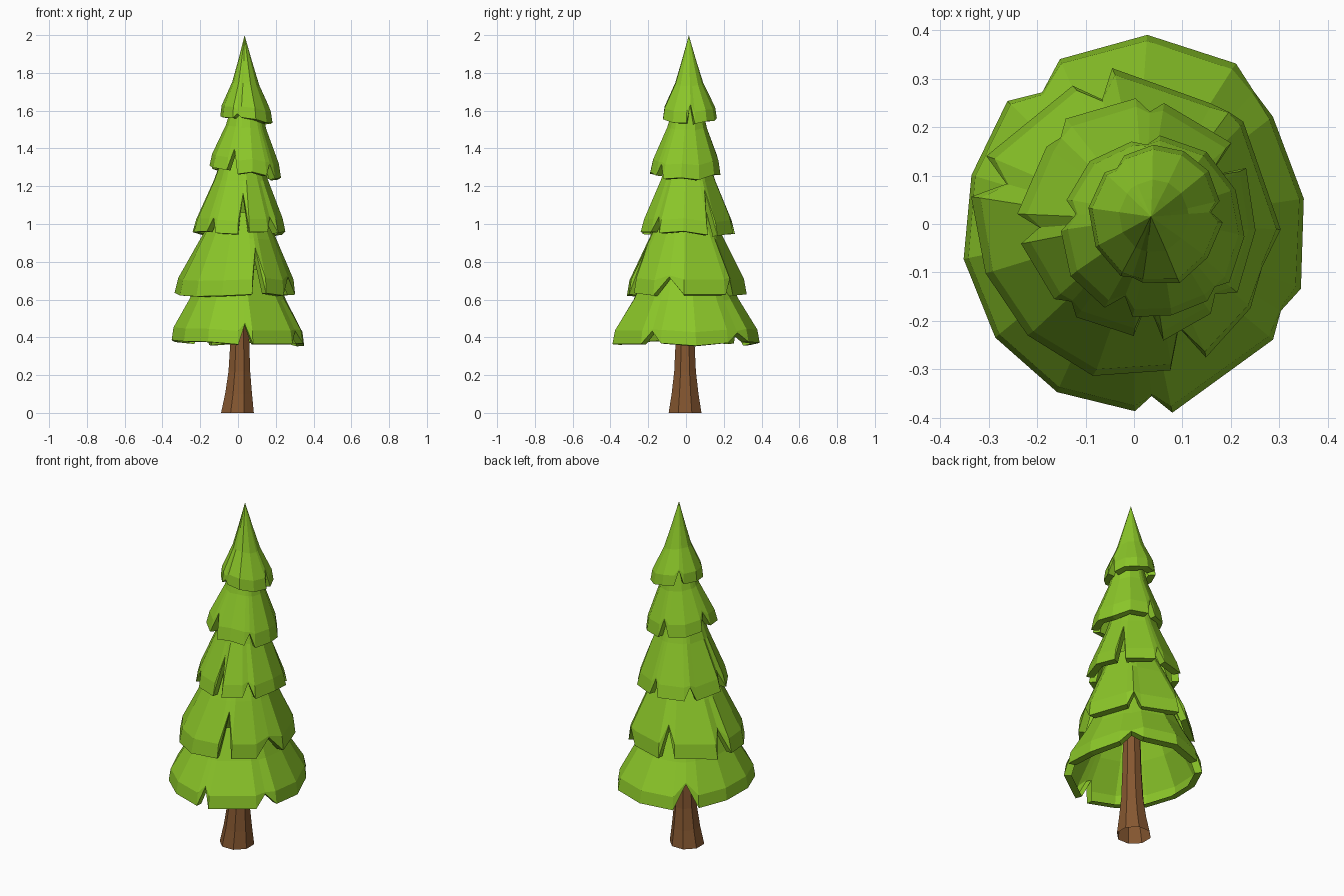
import bpy, bmesh, math, random

if "Cube" in bpy.data.objects:
    bpy.data.objects.remove(bpy.data.objects["Cube"])

random.seed(11)


def material(name, rgb):
    m = bpy.data.materials.new(name)
    m.diffuse_color = (*rgb, 1)
    m.use_nodes = True
    m.node_tree.nodes["Principled BSDF"].inputs["Base Color"].default_value = m.diffuse_color
    return m


GREEN = material("needles", (0.26, 0.57, 0.022))
BROWN = material("bark", (0.235, 0.095, 0.03))


def make_object(name, rings, mat):
    """Loft equal-length vertex rings (listed top to bottom) into an open flat-shaded shell."""
    bm = bmesh.new()
    loops = [[bm.verts.new(p) for p in ring] for ring in rings]
    n = len(loops[0])
    for a, b in zip(loops, loops[1:]):
        for i in range(n):
            j = (i + 1) % n
            bm.faces.new((a[i], b[i], b[j], a[j]))
    bmesh.ops.remove_doubles(bm, verts=bm.verts, dist=0.0005)
    mesh = bpy.data.meshes.new(name)
    bm.to_mesh(mesh)
    bm.free()
    mesh.materials.append(mat)
    ob = bpy.data.objects.new(name, mesh)
    bpy.context.collection.objects.link(ob)
    return ob


def radius_at(profile, z):
    """Interpolate the radius factor of a top-to-bottom (r, z) profile."""
    for (r0, z0), (r1, z1) in zip(profile, profile[1:]):
        if z >= z1:
            return r0 + (r1 - r0) * min(1, max(0, (z0 - z) / (z0 - z1)))
    return profile[-1][0]


def columns(notches, step=29):
    """Angles around the skirt; each notch is a raised column between two petal edges."""
    cols = []
    for k, (ang, top, width) in enumerate(notches):
        nxt, _, nxt_width = notches[(k + 1) % len(notches)]
        start, end = ang + width, nxt - nxt_width
        if end < start:
            end += 360
        seg = max(1, round((end - start) / step))
        cols.append((ang, top))
        cols += [(start + (end - start) * i / seg, None) for i in range(seg + 1)]
    return cols


def tier(name, centre, top_centre, size, profile, notches, tilt=0.0):
    """Hollow skirt of drooping petals: outer profile plus a rim folded inwards.
    Notches are (angle, apex height, half width in degrees)."""
    z_top, z_rim = profile[0][1], profile[-1][1]
    rings = [[] for _ in range(len(profile) + 1)]
    for ang, top in columns(notches):
        a = math.radians(ang)
        wob, dz = random.uniform(0.965, 1.03), random.uniform(-0.015, 0.012)

        def point(r, z):
            t = (z - z_rim) / (z_top - z_rim)
            cx, cy = (c + (d - c) * t for c, d in zip(centre, top_centre))
            w = 1 + (wob - 1) * (1 - t)
            drop = (dz + tilt * math.cos(a)) * max(0, 1 - t)
            return (cx + size[0] * r * w * math.cos(a),
                    cy + size[1] * r * w * math.sin(a), z + drop)

        last = len(profile) - 1
        for k, (r, z) in enumerate(profile):
            if top and z < top + 0.008 * (last - k):
                z = top + 0.008 * (last - k)
                r = radius_at(profile, z)
            rings[k].append(point(r, z))
        # Folded rim
        thick = 0.04 / size[0]
        if top:
            rings[-1].append(point(max(0.2, radius_at(profile, top) - thick), top - 0.005))
        else:
            rings[-1].append(point(1 - thick, z_rim - 0.003))
    return make_object(name, rings, GREEN)


# Trunk: eight-sided tube, flared at the foot and leaning slightly
trunk_rings = []
for cx, r, z in [(0.012, 0.047, 0.65), (0.01, 0.053, 0.40), (0.007, 0.062, 0.22),
                 (0.003, 0.077, 0.1), (-0.003, 0.094, 0)]:
    trunk_rings.append([(cx + r * math.cos(math.radians(45 * i + 22.5)),
                         -0.005 + r * math.sin(math.radians(45 * i + 22.5)), z)
                        for i in range(8)])
make_object("trunk", trunk_rings, BROWN)

# Foliage tiers, bottom to top
tier("branches_bottom", (0.002, 0), (0, 0), (0.362, 0.388),
     [(0.52, 0.76), (0.72, 0.60), (0.97, 0.44), (1.0, 0.37)],
     [(-84, 0.47, 6), (-29, 0.44, 9), (46, 0.44, 10), (127, 0.50, 11)], tilt=-0.008)

tier("branches_lower", (-0.017, 0), (0.01, 0), (0.315, 0.315),
     [(0.42, 1.06), (0.64, 0.92), (0.96, 0.71), (1.0, 0.63)],
     [(-66, 0.86, 7), (-18, 0.73, 16), (48, 0.70, 7), (103, 0.80, 8), (162, 0.77, 8)])

tier("branches_middle", (0.012, 0.012), (0.02, 0.01), (0.247, 0.25),
     [(0.38, 1.38), (0.58, 1.23), (0.93, 1.02), (1.0, 0.95)],
     [(-130, 1.03, 7), (-86, 1.16, 7), (-45, 1.04, 8), (32, 1.18, 7), (85, 1.04, 7),
      (135, 1.01, 8), (185, 1.06, 7)])

tier("branches_upper", (0.04, -0.008), (0.045, 0.01), (0.193, 0.19),
     [(0.38, 1.64), (0.56, 1.51), (0.93, 1.34), (1.0, 1.27)],
     [(-112, 1.39, 9), (-45, 1.33, 9), (95, 1.37, 9), (172, 1.38, 10)],
     tilt=-0.03)

tier("branches_crown", (0.046, 0.016), (0.035, 0.015), (0.138, 0.145),
     [(0.0, 1.999), (0.27, 1.86), (0.52, 1.74), (0.94, 1.61), (1.0, 1.55)],
     [(-112, 1.59, 10), (4, 1.64, 9), (130, 1.63, 11)], tilt=-0.02)
